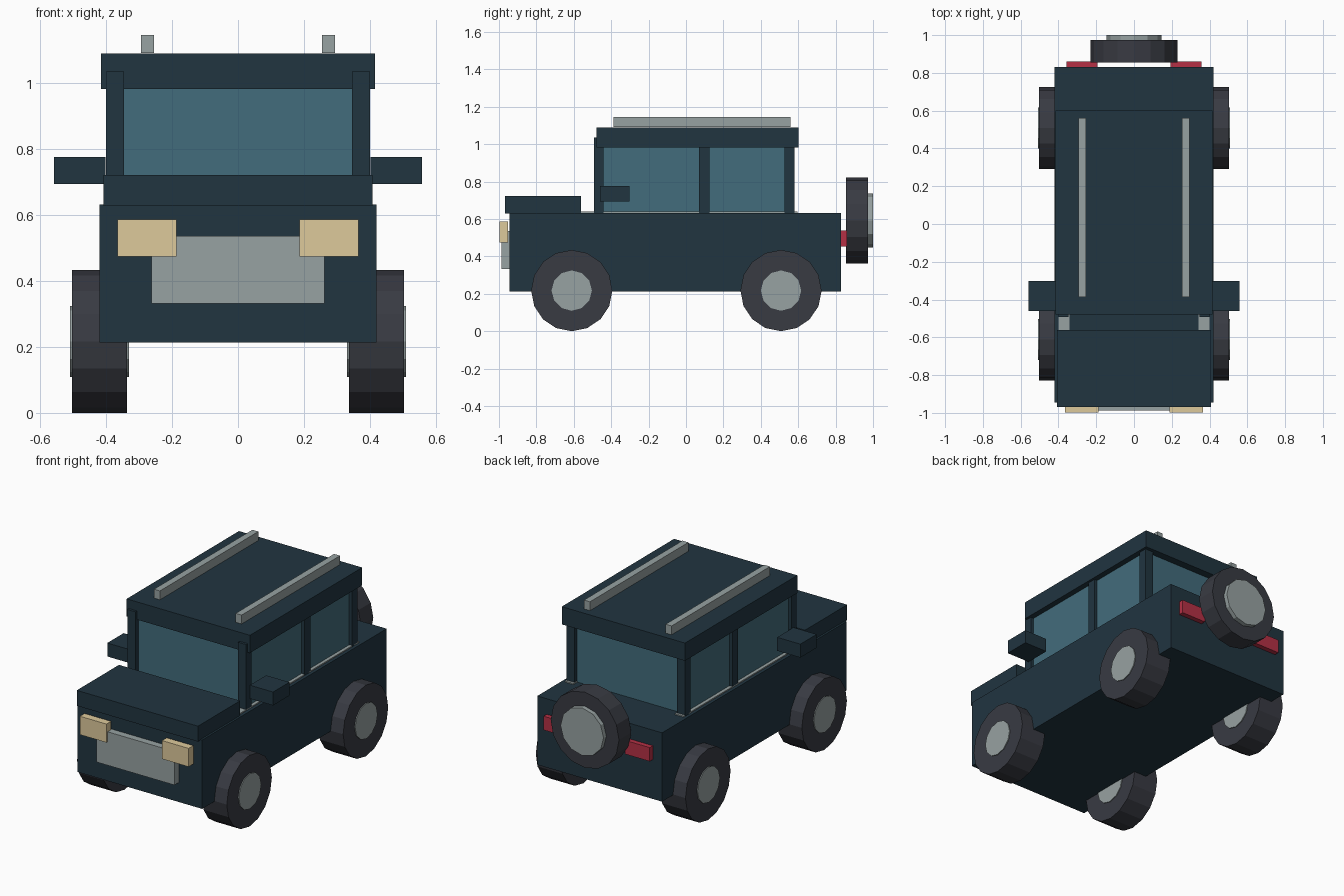
import bpy
import bmesh
from math import pi
from mathutils import Matrix, Vector

if "Cube" in bpy.data.objects:
    bpy.data.objects.remove(bpy.data.objects["Cube"])


def material(name, rgb):
    m = bpy.data.materials.new(name)
    m.diffuse_color = (*rgb, 1)
    m.use_nodes = True
    m.node_tree.nodes["Principled BSDF"].inputs["Base Color"].default_value = m.diffuse_color
    return m


PAINT = material("dark_paint", (0.015, 0.035, 0.051))
GLASS = material("glass", (0.055, 0.15, 0.2))
SILVER = material("silver", (0.31, 0.36, 0.36))
LAMP = material("lamp", (0.73, 0.59, 0.33))
RED = material("red_lamp", (0.46, 0.03, 0.06))
RUBBER = material("rubber", (0.04, 0.043, 0.055))


def finish(bm, name, mat):
    mesh = bpy.data.meshes.new(name)
    bm.to_mesh(mesh)
    bm.free()
    mesh.materials.append(mat)
    ob = bpy.data.objects.new(name, mesh)
    bpy.context.collection.objects.link(ob)
    return ob


def box(name, x, y, z, mat):
    """Box from (min, max) ranges."""
    lo, hi = Vector((x[0], y[0], z[0])), Vector((x[1], y[1], z[1]))
    bm = bmesh.new()
    bmesh.ops.create_cube(bm, size=1, matrix=Matrix.Translation((lo + hi) / 2)
                          @ Matrix.Diagonal((*(hi - lo), 1)))
    return finish(bm, name, mat)


def pair(name, x, y, z, mat):
    """Box on both sides of the car."""
    box("right_" + name, x, y, z, mat)
    box("left_" + name, (-x[1], -x[0]), y, z, mat)


def disc(name, centre, radius, depth, sides, axis, mat):
    turn = Matrix.Rotation(pi / 2, 4, 'Y' if axis == 'X' else 'X')
    bm = bmesh.new()
    bmesh.ops.create_cone(bm, cap_ends=True, segments=sides, radius1=radius,
                          radius2=radius, depth=depth,
                          matrix=Matrix.Translation(centre) @ turn)
    return finish(bm, name, mat)


# Body, hood and roof
box("body", (-0.42, 0.42), (-0.945, 0.83), (0.213, 0.632), PAINT)
box("hood", (-0.408, 0.408), (-0.968, -0.562), (0.628, 0.722), PAINT)
box("roof", (-0.415, 0.415), (-0.478, 0.602), (0.982, 1.09), PAINT)

# Cabin glass, sills and pillars
box("cabin_glass", (-0.38, 0.38), (-0.465, 0.555), (0.63, 0.985), GLASS)
pair("sill_trim", (0.342, 0.4), (-0.565, 0.595), (0.625, 0.639), SILVER)
for place, y, top in (("front", (-0.493, -0.442), 1.035),
                      ("middle", (0.069, 0.125), 1.035),
                      ("rear", (0.527, 0.58), 1.035)):
    pair(place + "_pillar", (0.346, 0.4), y, (0.63, top), PAINT)

# Roof rails and side mirrors
pair("roof_rail", (0.255, 0.295), (-0.387, 0.56), (1.092, 1.146), SILVER)
pair("side_mirror", (0.402, 0.558), (-0.46, -0.303), (0.694, 0.776), PAINT)

# Grille and lamps
box("grille", (-0.263, 0.263), (-0.987, -0.944), (0.332, 0.536), SILVER)
pair("headlight", (0.187, 0.366), (-0.998, -0.953), (0.475, 0.587), LAMP)
pair("tail_light", (0.192, 0.358), (0.825, 0.86), (0.453, 0.537), RED)

# Road wheels with hubs visible on both faces
for side, sx in (("right", 1), ("left", -1)):
    for end, y in (("front", -0.611), ("rear", 0.508)):
        c = (sx * 0.42, y, 0.217)
        disc(f"{side}_{end}_tyre", c, 0.217, 0.168, 16, 'X', RUBBER)
        disc(f"{side}_{end}_hub", c, 0.108, 0.178, 12, 'X', SILVER)

# Spare wheel on the tail
disc("spare_tyre", (0, 0.914, 0.592), 0.23, 0.118, 16, 'Y', RUBBER)
disc("spare_hub", (0, 0.935, 0.592), 0.145, 0.13, 12, 'Y', SILVER)
